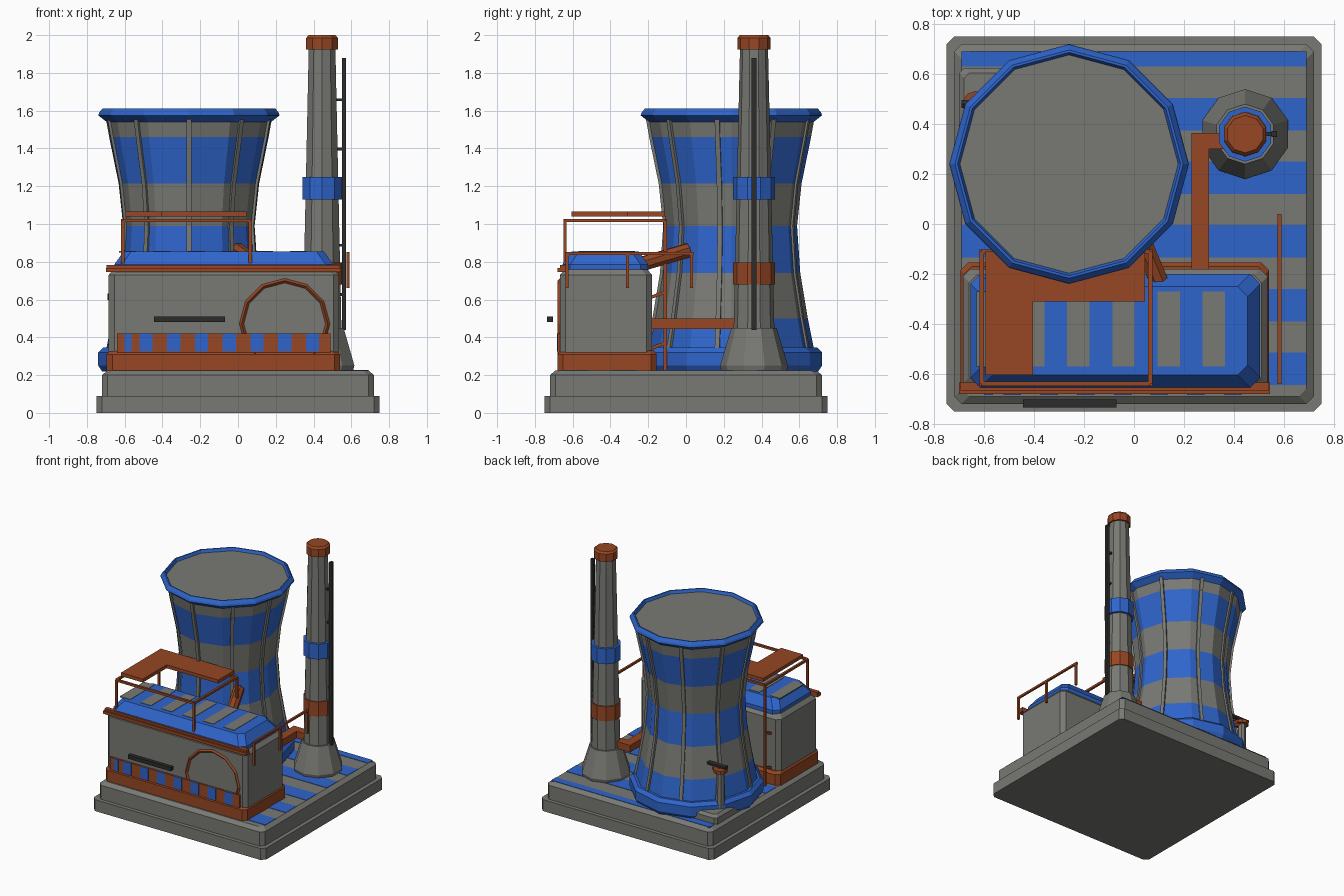
import bpy, bmesh
from math import sin, cos, pi, radians
from mathutils import Vector

old = bpy.data.objects.get("Cube")
if old:
    bpy.data.objects.remove(old)


def material(name, rgb):
    m = bpy.data.materials.new(name)
    m.use_nodes = True
    m.diffuse_color = (*rgb, 1)
    m.node_tree.nodes["Principled BSDF"].inputs["Base Color"].default_value = (*rgb, 1)
    return m


GREY = material("concrete grey", (0.19, 0.19, 0.175))
BLUE = material("paint blue", (0.028, 0.13, 0.6))
RUST = material("rust orange", (0.31, 0.063, 0.017))
DARK = material("dark metal", (0.025, 0.025, 0.025))


def finish(name, bm, *mats):
    bmesh.ops.recalc_face_normals(bm, faces=bm.faces)
    me = bpy.data.meshes.new(name)
    bm.to_mesh(me)
    bm.free()
    for m in mats:
        me.materials.append(m)
    ob = bpy.data.objects.new(name, me)
    bpy.context.collection.objects.link(ob)
    return ob


def loft(bm, rings):
    """Skin a stack of equal rings and cap both ends."""
    rows = [[bm.verts.new(p) for p in ring] for ring in rings]
    n = len(rows[0])
    for a, b in zip(rows, rows[1:]):
        for i in range(n):
            j = (i + 1) % n
            bm.faces.new((a[i], a[j], b[j], b[i]))
    bm.faces.new(rows[0])
    bm.faces.new(rows[-1])


def block(name, x, y, levels, mat, c=0.03):
    """Box with cut corners; levels are (height, inset) pairs."""
    rings = []
    for z, i in levels:
        x0, x1, y0, y1 = x[0] + i, x[1] - i, y[0] + i, y[1] - i
        rings.append([(x0 + c, y0, z), (x1 - c, y0, z), (x1, y0 + c, z), (x1, y1 - c, z),
                      (x1 - c, y1, z), (x0 + c, y1, z), (x0, y1 - c, z), (x0, y0 + c, z)])
    bm = bmesh.new()
    loft(bm, rings)
    return finish(name, bm, mat)


def boxes(name, spans, mat):
    """One mesh of plain boxes given as (x0, x1, y0, y1, z0, z1)."""
    bm = bmesh.new()
    for x0, x1, y0, y1, z0, z1 in spans:
        loft(bm, [[(x0, y0, z), (x1, y0, z), (x1, y1, z), (x0, y1, z)] for z in (z0, z1)])
    return finish(name, bm, mat)


def lathe(name, centre, profile, sides, *mats):
    """Turn (radius, height) points about an upright axis."""
    bm = bmesh.new()
    angles = [pi / 2 + 2 * pi * i / sides for i in range(sides)]
    loft(bm, [[(centre[0] + r * cos(a), centre[1] + r * sin(a), z) for a in angles]
              for r, z in profile])
    return finish(name, bm, *mats)


def bars(name, segments, r, mat, sides=4):
    """One mesh of straight bars between pairs of points."""
    bm = bmesh.new()
    for p, q in segments:
        p, q = Vector(p), Vector(q)
        turn = (q - p).to_track_quat('Z', 'Y')
        ring = [turn @ Vector((cos(a), sin(a), 0)) * r
                for a in [2 * pi * (i + 0.5) / sides for i in range(sides)]]
        loft(bm, [[p + v for v in ring], [q + v for v in ring]])
    return finish(name, bm, mat)


# Ground slabs and painted floor stripes
block("lower_slab", (-.75, .75), (-.75, .75), [(0, 0), (.09, 0)], GREY)
block("upper_slab", (-.72, .72), (-.72, .72), [(.09, 0), (.2, 0), (.225, .03)], GREY)
boxes("floor_stripes", [(-.69, .69, y, min(y + .13, .69), .22, .228)
                        for y in [-.645 + .255 * k for k in range(6)]], BLUE)

# Cooling tower with banded wall
TC = (-.26, .24)
wall = [(.445, .3), (.405, .5), (.365, .74), (.348, .99), (.372, 1.215), (.422, 1.46), (.44, 1.56)]
tower = lathe("tower_wall", TC, wall, 12, GREY, BLUE)
for f in tower.data.polygons:
    z = f.center.z
    f.material_index = int(z < .5 or .74 < z < .99 or 1.215 < z < 1.46)
lathe("tower_foot", TC, [(.46, .22), (.48, .25), (.48, .32), (.455, .345)], 12, BLUE)
lathe("tower_rim", TC, [(.435, 1.54), (.48, 1.575), (.475, 1.59), (.457, 1.612),
                        (.447, 1.612), (.435, 1.585)], 12, BLUE)
lathe("tower_cap", TC, [(.437, 1.57), (.437, 1.59)], 12, GREY)
segs = []
for k in range(9):
    a = radians(-90 + 40 * k)
    flat = cos(pi / 12) / cos(a % (pi / 6) - pi / 12)
    pts = [(TC[0] + r * flat * cos(a), TC[1] + r * flat * sin(a), z) for r, z in wall]
    segs += list(zip(pts, pts[1:]))
bars("tower_ribs", segs, .018, GREY)

# Chimney with bands, cap and service pole
CC = (.445, .36)
lathe("chimney_foot", CC, [(.172, .22), (.18, .25), (.12, .45)], 10, GREY)
lathe("chimney_shaft", CC, [(.108, .44), (.074, 1.94)], 10, GREY)
for label, z0, z1, mat in (("lower", .68, .795, RUST), ("upper", 1.13, 1.25, BLUE)):
    lathe("chimney_band_" + label, CC, [(.11, z0), (.11, z1)], 10, mat)
lathe("chimney_cap", CC, [(.088, 1.925), (.088, 1.985), (.075, 2)], 10, RUST)
boxes("chimney_pole", [(.55, .573, .348, .372, .44, 1.88)]
      + [(.5, .56, .352, .368, z, z + .014) for z in (.62, .88, 1.39, 1.65)], DARK)

# Machine hall
block("hall_plinth", (-.695, .54), (-.68, -.155), [(.22, 0), (.31, 0), (.33, .015)], RUST)
block("hall_body", (-.685, .535), (-.667, -.18), [(.32, 0), (.73, 0), (.76, .025)], GREY)
block("hall_roof", (-.655, .505), (-.655, -.2), [(.75, 0), (.785, 0), (.855, .05)], BLUE, .04)
boxes("roof_stripes", [(x, x + .09, -.57, -.27, .85, .858)
                       for x in [-.63 + .181 * k for k in range(6)]], GREY)
boxes("front_cornice", [(-.7, .545, -.68, -.635, .745, .767),
                        (-.695, .54, -.667, -.635, .767, .782)], RUST)

# Round front hatch ring, striped panel and vent bar
bpy.ops.mesh.primitive_torus_add(location=(.247, -.657, .472), rotation=(pi / 2, 0, 0),
                                 major_segments=12, minor_segments=4,
                                 major_radius=.228, minor_radius=.022)
ring = bpy.context.object
ring.name = "hatch_ring"
ring.data.materials.append(RUST)
boxes("warning_panel", [(-.64, .49, -.68, -.66, .32, .42)], RUST)
boxes("warning_stripes", [(x - .035, x + .035, -.684, -.678, .325, .42)
                          for x in [-.487 + .147 * k for k in range(7)]]
      + [(-.6, -.565, -.684, -.678, .325, .42)], BLUE)
boxes("front_vent_bar", [(-.445, -.07, -.735, -.703, .48, .51)], DARK)

# Roof railing and the raised corner-shaped walkway
X0, X1, Y0, Y1, Z = -.61, .065, -.64, -.11, 1.018
corners = [(X0, Y0), (X1, Y0), (X1, Y1), (X0, Y1)]
rails = [((*corners[i], Z), (*corners[(i + 1) % 4], Z)) for i in range(4)]
rails += [((x, y, .76 if y == Y0 else .225), (x, y, Z)) for x, y in corners]
rails += [((x, -.19, z), (x, Y1, z + .03)) for x in (X0, X1) for z in (.34, .61)]
bars("roof_railing", rails, .012, RUST)
boxes("raised_walkway", [(-.595, .045, -.31, -.11, 1.04, 1.067),
                         (-.595, -.405, -.605, -.31, 1.04, 1.067)], RUST)

# Side railing
bars("side_railing", [((.582, -.64, .843), (.582, .04, .843))]
     + [((.582, y, .66), (.582, y, .843)) for y in (-.63, -.31, .03)], .011, RUST)

# Pipes from the hall to the tower and the chimney
bars("tower_pipe", [((.1, -.23, .79), (0, .01, .86))], .04, RUST, 8)
boxes("chimney_duct", [(.23, .3, -.19, .365, .445, .5), (.23, .42, .3, .365, .445, .5)], RUST)

# Valve station behind the tower
block("valve_plinth", (-.7, -.48), (.3, .625), [(.22, 0), (.27, 0), (.29, .02)], GREY, .02)
VC = (-.635, .48)
lathe("valve_post", VC, [(.035, .28), (.03, .58)], 8, GREY)
lathe("valve_flange", VC, [(.052, .57), (.052, .595)], 10, RUST)
bars("valve_pipe", [((-.635, .48, .575), (-.5, .42, .575))], .026, RUST, 8)
bars("valve_handle", [((-.69, .48, .615), (-.52, .48, .615))], .018, DARK, 6)
